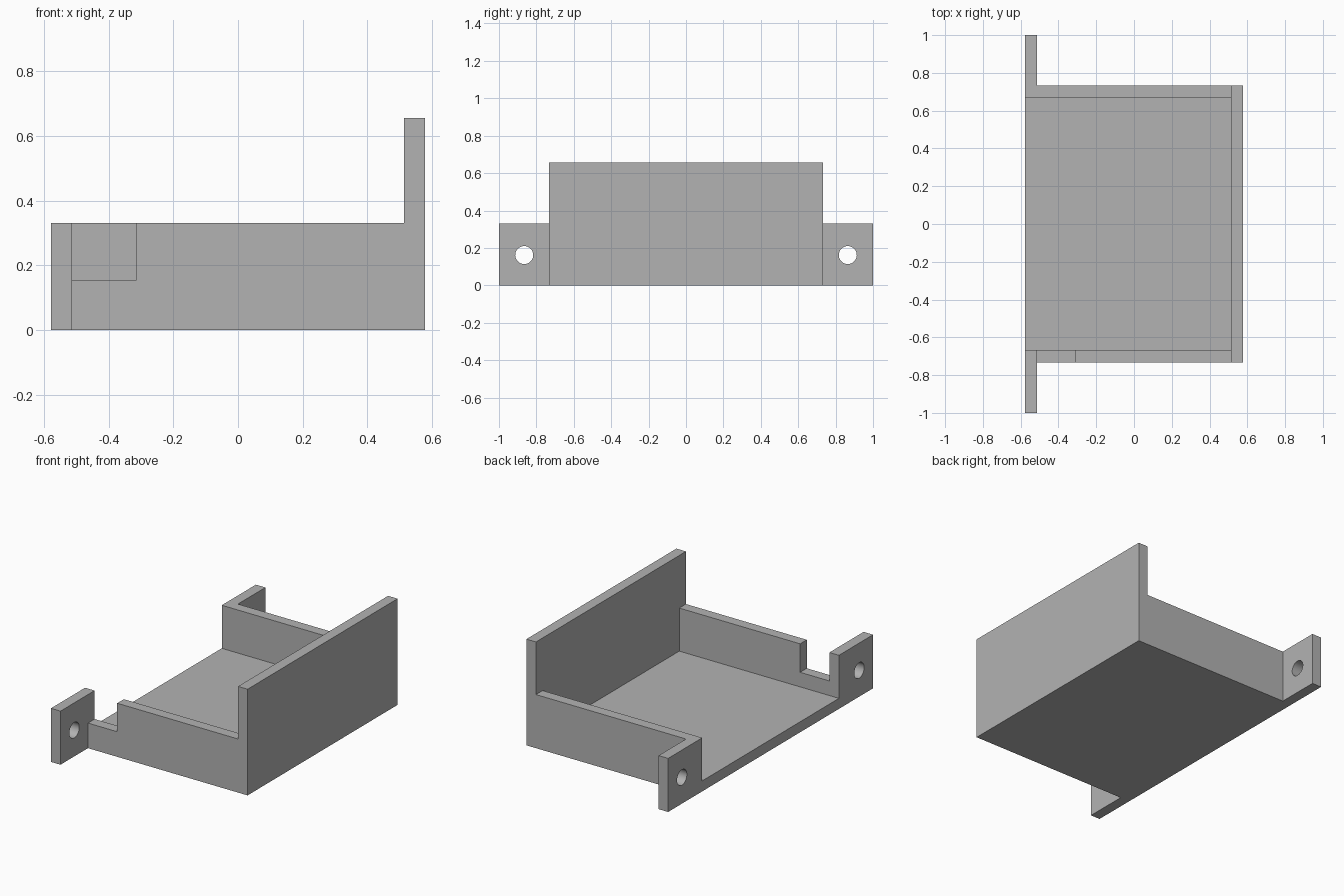
import bpy, bmesh, math
from mathutils import Matrix, Vector

cube = bpy.data.objects.get("Cube")
if cube:
    bpy.data.objects.remove(cube)

# Main dimensions
X, Y = 0.578, 0.732            # half length and half width of the tray
T = 0.065                      # plate thickness
LOW, HIGH = 0.331, 0.656       # side wall and end wall heights
NOTCH_X, NOTCH_Z = -0.313, 0.155
HOLE_Y, HOLE_Z, HOLE_R = 0.865, 0.162, 0.048

grey = bpy.data.materials.new("plain grey")
grey.use_nodes = True
colour = (0.45, 0.45, 0.45, 1)
grey.diffuse_color = colour
grey.node_tree.nodes["Principled BSDF"].inputs["Base Color"].default_value = colour


def add_object(name, bm):
    bmesh.ops.recalc_face_normals(bm, faces=bm.faces)
    mesh = bpy.data.meshes.new(name)
    bm.to_mesh(mesh)
    bm.free()
    mesh.materials.append(grey)
    ob = bpy.data.objects.new(name, mesh)
    bpy.context.collection.objects.link(ob)
    return ob


def prism(name, outline, start, depth):
    """Extrude an outline along the vector depth."""
    bm = bmesh.new()
    face = bm.faces.new([bm.verts.new(Vector(p) + Vector(start)) for p in outline])
    new = bmesh.ops.extrude_face_region(bm, geom=[face])["geom"]
    verts = [v for v in new if isinstance(v, bmesh.types.BMVert)]
    bmesh.ops.translate(bm, verts=verts, vec=depth)
    return add_object(name, bm)


def combine(target, tool, operation):
    """Apply a boolean and discard its helper."""
    tool.hide_render = True
    mod = target.modifiers.new("join", "BOOLEAN")
    mod.operation, mod.solver, mod.object = operation, "EXACT", tool
    bpy.context.view_layer.objects.active = target
    bpy.ops.object.modifier_apply(modifier=mod.name)
    bpy.data.objects.remove(tool)


# Floor and tall end wall share one L-shaped side profile
ell = [(-X, 0, 0), (X, 0, 0), (X, 0, HIGH), (X - T, 0, HIGH), (X - T, 0, T), (-X, 0, T)]
tray = prism("mounting_tray", ell, (0, -Y, 0), (0, 2 * Y, 0))

# Side walls, the front one with a notch beside its ear
plain = [(-X, 0, 0), (X, 0, 0), (X, 0, LOW), (-X, 0, LOW)]
notched = plain[:3] + [(NOTCH_X, 0, LOW), (NOTCH_X, 0, NOTCH_Z),
                       (T - X, 0, NOTCH_Z), (T - X, 0, LOW), plain[3]]
combine(tray, prism("back_wall", plain, (0, Y - T, 0), (0, T, 0)), "UNION")
combine(tray, prism("front_wall", notched, (0, -Y, 0), (0, T, 0)), "UNION")

# Mounting ears, each with a screw hole
for side in (-1, 1):
    ear = [(-X, side * (Y - T), 0), (-X, side, 0), (-X, side, LOW), (-X, side * (Y - T), LOW)]
    combine(tray, prism("ear", ear, (0, 0, 0), (T, 0, 0)), "UNION")
    bm = bmesh.new()
    place = Matrix.Translation((-X + T / 2, side * HOLE_Y, HOLE_Z)) @ Matrix.Rotation(math.pi / 2, 4, "Y")
    bmesh.ops.create_cone(bm, cap_ends=True, segments=48, radius1=HOLE_R, radius2=HOLE_R,
                          depth=T * 3, matrix=place)
    combine(tray, add_object("screw_hole", bm), "DIFFERENCE")

# Clean flat faces, with smooth hole walls
bm = bmesh.new()
bm.from_mesh(tray.data)
bmesh.ops.remove_doubles(bm, verts=bm.verts, dist=0.0001)
bmesh.ops.dissolve_limit(bm, angle_limit=0.01, verts=bm.verts, edges=bm.edges)
bm.to_mesh(tray.data)
bm.free()
tray.select_set(True)
bpy.context.view_layer.objects.active = tray
bpy.ops.object.shade_smooth_by_angle(angle=math.radians(30))
